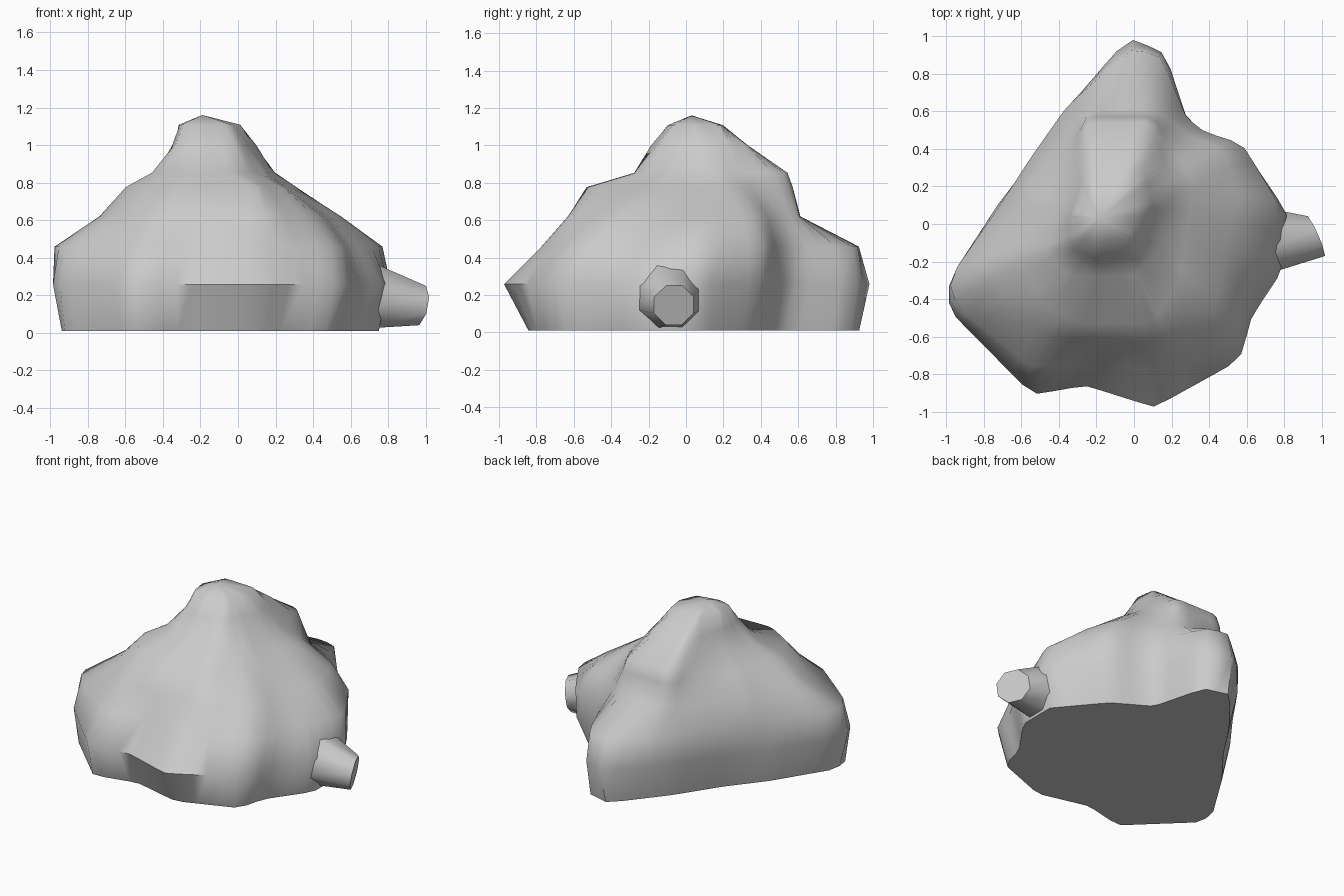
import bpy, bmesh, math
from mathutils import Vector, Matrix

if "Cube" in bpy.data.objects:
    bpy.data.objects.remove(bpy.data.objects["Cube"])

CX, CY, N = -0.17, 0.05, 72   # common axis of the contours, samples per contour


def radius(pts, a):
    """Distance from the axis to a closed contour in direction a."""
    d = Vector((math.cos(a), math.sin(a)))
    best = 0.05
    for i, p in enumerate(pts):
        p = Vector(p) - Vector((CX, CY))
        e = Vector(pts[(i + 1) % len(pts)]) - Vector((CX, CY)) - p
        den = d.cross(e)
        if abs(den) > 1e-9:
            t, s = p.cross(e) / den, p.cross(d) / den
            if t > 0 and -1e-6 <= s <= 1 + 1e-6:
                best = max(best, t)
    return best


def finish(bm, name, angle):
    bmesh.ops.recalc_face_normals(bm, faces=bm.faces)
    me = bpy.data.meshes.new(name)
    bm.to_mesh(me)
    bm.free()
    ob = bpy.data.objects.new(name, me)
    bpy.context.collection.objects.link(ob)
    bpy.ops.object.select_all(action='DESELECT')
    ob.select_set(True)
    bpy.context.view_layer.objects.active = ob
    bpy.ops.object.shade_smooth_by_angle(angle=math.radians(angle))
    return ob


# Boulder body: contours from the base to the summit
base = [(.75, .05), (.5, .35), (.25, .5), (.15, .88), (-.03, .93), (-.3, .6), (-.5, .3), (-.7, .05),
        (-.92, -.3), (-.95, -.45), (-.56, -.83), (-.26, -.76), (.1, -.85), (.5, -.7), (.55, -.5), (.75, -.22)]
bulge = [(.82, .06), (.57, .43), (.38, .49), (.28, .57), (.17, .91), (-.03, 1), (-.33, .65), (-.54, .35),
         (-.73, .1), (-.99, -.3), (-.99, -.46), (-.54, -.92), (-.26, -.87), (.11, -.99), (.57, -.73),
         (.63, -.5), (.8, -.25)]
waist = [(.79, .09), (.58, .43), (.38, .49), (.28, .57), (.15, .9), (0, .95), (-.36, .63), (-.55, .36),
         (-.73, .08), (-1, -.3), (-.95, -.45), (-.54, -.77), (-.26, -.72), (.11, -.78), (.55, -.6),
         (.6, -.3), (.75, -.05)]
upper = [(.56, .15), (.48, .4), (.3, .47), (.12, .6), (-.24, .6), (-.4, .42), (-.6, .15), (-.74, -.2),
         (-.68, -.4), (-.5, -.58), (-.25, -.63), (.2, -.63), (.45, -.4), (.5, -.1)]
shoulder = [(.31, .22), (.2, .4), (.1, .57), (-.25, .57), (-.38, .33), (-.5, .1), (-.6, -.2), (-.5, -.42),
            (-.3, -.54), (.1, -.53), (.24, -.3), (.28, 0)]
neck = [(.2, .2), (.1, .55), (-.25, .55), (-.4, .1), (-.46, -.15), (-.35, -.27), (0, -.27), (.15, -.1)]
peak = [(.1, .1), (.04, .33), (-.25, .33), (-.35, 0), (-.33, -.13), (-.2, -.19), (0, -.15)]
crown = [(.02, .05), (0, .19), (-.24, .2), (-.32, .05), (-.3, -.07), (-.2, -.1), (-.03, -.07)]
levels = [(.01, base), (.26, bulge), (.46, waist), (.62, upper), (.78, shoulder), (.85, neck),
          (1, peak), (1.11, crown)]

bm = bmesh.new()
rings = []
for z, pts in levels:
    ring = []
    for i in range(N):
        a = i * math.tau / N
        r = radius(pts, a)
        ring.append(bm.verts.new((CX + r * math.cos(a), CY + r * math.sin(a), z)))
    rings.append(ring)
for lo, hi in zip(rings, rings[1:]):
    for i in range(N):
        j = (i + 1) % N
        bm.faces.new((lo[i], lo[j], hi[j], hi[i]))
summit = bm.verts.new((-.19, .03, 1.16))
for i in range(N):
    bm.faces.new((rings[-1][i], rings[-1][(i + 1) % N], summit))
# Soften the contour bands a little, leaving the base flat
bmesh.ops.smooth_vert(bm, verts=[v for r in rings[1:] for v in r], factor=0.15,
                      use_axis_x=True, use_axis_y=True, use_axis_z=True)
bm.faces.new(list(reversed(rings[0])))
finish(bm, "boulder_body", 55)

# Side stub: short eight-sided knob on the right
bm = bmesh.new()
a, b = Vector((.66, -.09, .2)), Vector((.965, -.065, .145))
rot = (b - a).to_track_quat('Z', 'Y').to_matrix().to_4x4()
bmesh.ops.create_cone(bm, cap_ends=True, segments=8, radius1=.2, radius2=.115, depth=(b - a).length,
                      matrix=Matrix.Translation((a + b) / 2) @ rot @ Matrix.Rotation(math.pi / 8, 4, 'Z'))
for v in bm.verts:
    v.co.z = max(v.co.z, .02)
    if v.co.x > .85:
        v.co.x -= .35 * (v.co.y + .065)
finish(bm, "side_stub", 50)
